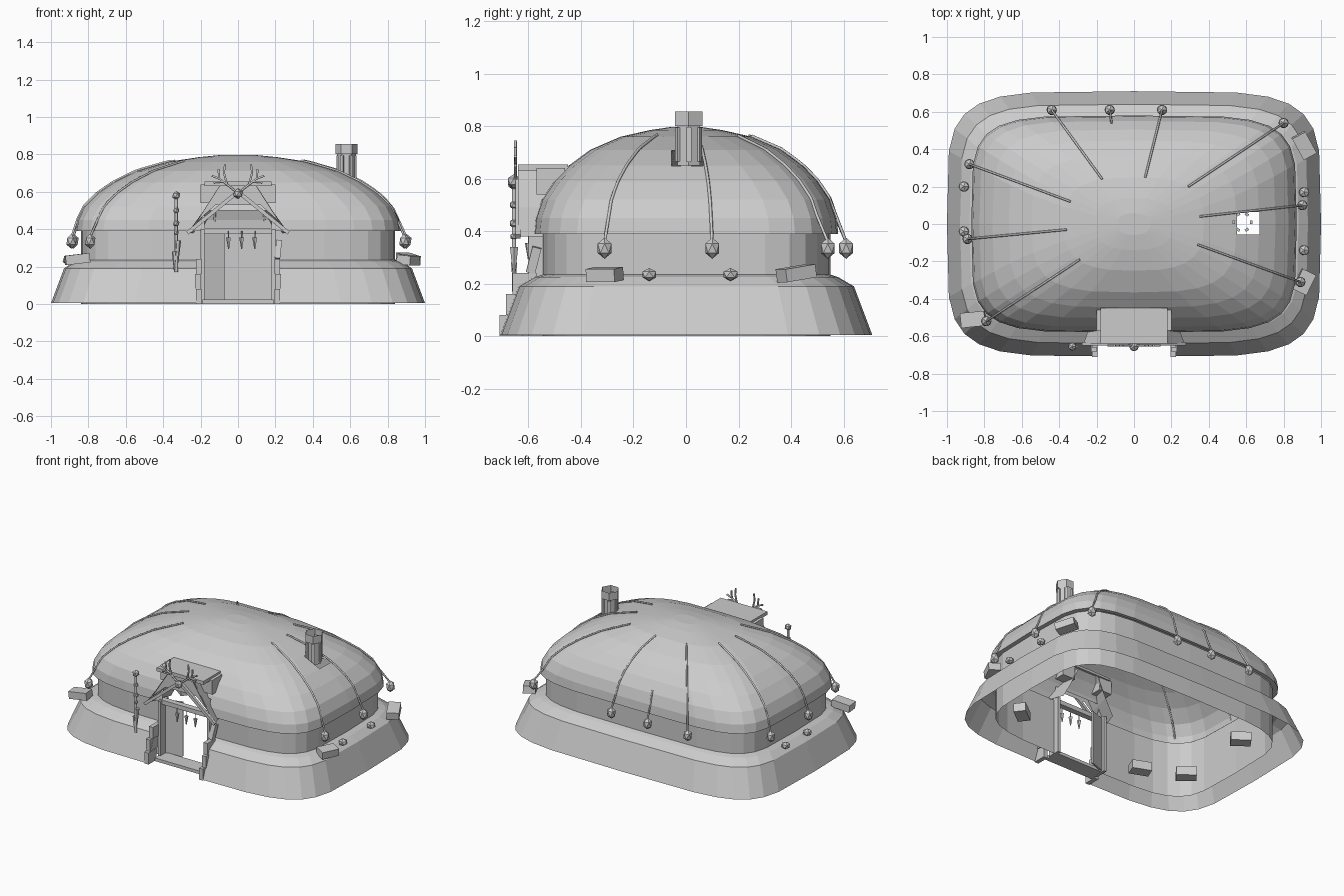
import bpy, bmesh, math
from mathutils import Vector, Matrix, Euler
from mathutils.bvhtree import BVHTree

if "Cube" in bpy.data.objects:
    bpy.data.objects.remove(bpy.data.objects["Cube"])

SEG = 28


def finish(name, bm):
    me = bpy.data.meshes.new(name)
    bm.to_mesh(me)
    ob = bpy.data.objects.new(name, me)
    bpy.context.collection.objects.link(ob)
    return ob


def ring(bm, a, b, z, n):
    """Superellipse ring; n=2 is an ellipse, larger is boxier."""
    vs = []
    for k in range(SEG):
        t = 2 * math.pi * k / SEG
        c, s = math.cos(t), math.sin(t)
        x = math.copysign(abs(c) ** (2 / n), c) if abs(c) > 1e-6 else 0
        y = math.copysign(abs(s) ** (2 / n), s) if abs(s) > 1e-6 else 0
        vs.append(bm.verts.new((a * x, b * y, z)))
    return vs


def loft(rows, cap=False):
    bm = bmesh.new()
    rs = [ring(bm, *r) for r in rows]
    for r0, r1 in zip(rs, rs[1:]):
        for k in range(SEG):
            j = (k + 1) % SEG
            bm.faces.new((r0[k], r0[j], r1[j], r1[k]))
    if cap:
        bm.faces.new(rs[-1])
    return bm


def cut_hole(bm, lo, hi):
    """Slice the shell on the box planes and drop the faces inside."""
    for i in range(3):
        for val in (lo[i], hi[i]):
            co, no = [0, 0, 0], [0, 0, 0]
            co[i], no[i] = val, 1
            near = [f for f in bm.faces if all(
                max(v.co[k] for v in f.verts) > lo[k] and min(v.co[k] for v in f.verts) < hi[k] for k in range(3))]
            geom = near + list({e for f in near for e in f.edges}) + list({v for f in near for v in f.verts})
            if geom:
                bmesh.ops.bisect_plane(bm, geom=geom, plane_co=co, plane_no=no)
    dead = [f for f in bm.faces if all(lo[k] < f.calc_center_median()[k] < hi[k] for k in range(3))]
    bmesh.ops.delete(bm, geom=dead, context='FACES')


def box(name, loc, size, rot=(0, 0, 0)):
    bm = bmesh.new()
    m = Matrix.Translation(loc) @ Euler(rot).to_matrix().to_4x4() @ Matrix.Diagonal((*size, 1))
    bmesh.ops.create_cube(bm, size=1, matrix=m)
    return finish(name, bm)


def ball(name, loc, r, stretch=1):
    bm = bmesh.new()
    m = Matrix.Translation(loc) @ Matrix.Diagonal((1, 1, stretch, 1))
    bmesh.ops.create_icosphere(bm, subdivisions=1, radius=r, matrix=m)
    return finish(name, bm)


def cone(name, loc, r0, r1, h, sides=6, caps=True):
    bm = bmesh.new()
    bmesh.ops.create_cone(bm, cap_ends=caps, segments=sides, radius1=r0, radius2=r1, depth=h,
                          matrix=Matrix.Translation(loc) @ Matrix.Rotation(math.pi / 2, 4, 'Z'))
    return finish(name, bm)


def tube(name, paths, r):
    cu = bpy.data.curves.new(name, 'CURVE')
    cu.dimensions = '3D'
    cu.bevel_depth, cu.bevel_resolution, cu.use_fill_caps = r, 1, True
    for pts in paths:
        sp = cu.splines.new('POLY')
        sp.points.add(len(pts) - 1)
        for p, q in zip(sp.points, pts):
            p.co = (*q, 1)
    ob = bpy.data.objects.new(name, cu)
    bpy.context.collection.objects.link(ob)
    return ob


# earth berm, wall and domed roof shells
berm = loft([(1, .71, .004, 5), (.93, .64, .19, 5), (.88, .58, .225, 5), (.84, .55, .235, 5)])
cut_hole(berm, (-.2, -1, -.1), (.2, -.3, .5))
finish("earth_berm", berm)
wall = loft([(.84, .55, 0, 5), (.84, .55, .39, 5)])
cut_hole(wall, (-.19, -1, -.1), (.19, -.3, .41))
finish("wall", wall)
profile = [(.965, .39), (1, .39), (.99, .45), (.95, .52), (.87, .59), (.77, .65),
           (.63, .71), (.43, .76), (.24, .785), (.1, .797)]
roof = loft([(.87 * s, .58 * s, z, 2.4 + 2.6 * s * s) for s, z in profile], True)
roof_tree = BVHTree.FromBMesh(roof)
cut_hole(roof, (.55, -.055, .5), (.67, .065, .9))
cut_hole(roof, (-.18, -1, .3), (.18, -.3, .5))
finish("domed_roof", roof)

# ropes over the roof, each ending in a hanging weight
ropes = [(-.17, .24, -.44, .61), (-.12, .54, -.13, .61), (.06, .25, .15, .61),
         (.29, .2, .8, .54), (.35, .04, .9, .1), (.34, -.11, .89, -.31),
         (-.29, -.19, -.79, -.52), (-.36, -.03, -.89, -.08), (-.34, .12, -.88, .32)]
for x0, y0, x1, y1 in ropes:
    pts = []
    for i in range(17):
        t = i / 16
        x, y = x0 + (x1 - x0) * t, y0 + (y1 - y0) * t
        hit = roof_tree.ray_cast(Vector((x, y, 2)), Vector((0, 0, -1)))[0]
        if hit and hit.z > .44:
            pts.append((x, y, hit.z + .004))
    pts.append((x1, y1, .36))
    tube("roof_rope", [pts], .006)
    ball("rope_weight", (x1, y1, .335), .031, 1.3)

# stones on the berm ledge
for x, y in ((-.91, .2), (-.91, -.04), (.91, .17), (.91, -.14)):
    ball("ledge_stone", (x, y, .235), .031, .8)
box("ledge_block", (-.86, -.51, .24), (.13, .08, .05), (0, -.12, .1))
box("ledge_block", (.91, .42, .24), (.08, .13, .05), (.15, 0, .5))
box("ledge_block", (.91, -.31, .235), (.08, .12, .05), (0, .1, -.45))

# hollow six-sided smoke vent with staves
cone("vent_tube", (.58, .01, .735), .05, .05, .17, 6, False)
cone("vent_rim", (.58, .01, .828), .06, .06, .055, 6, False)
for k in range(6):
    a = math.pi / 3 * k
    box("vent_stave", (.58 + .047 * math.cos(a), .01 + .047 * math.sin(a), .73),
        (.014, .02, .13), (0, 0, a))

# entrance hood: sloped shell with a flat top slab
bm = bmesh.new()
outline = [(-.27, .38), (-.19, .49), (-.1, .63), (.1, .63), (.19, .49), (.27, .38)]
front = [bm.verts.new((x, -.64, z)) for x, z in outline]
back = [bm.verts.new((x * .75, -.45, z)) for x, z in outline]
for i in range(len(outline) - 1):
    bm.faces.new((front[i], front[i + 1], back[i + 1], back[i]))
finish("entrance_hood", bm)
bm = bmesh.new()
bm.faces.new([bm.verts.new((x, -.63, z)) for x, z in
              ((-.22, .44), (-.1, .63), (.1, .63), (.22, .44), (.12, .53), (-.12, .53))])
finish("hood_front", bm)
box("hood_top", (0, -.545, .642), (.36, .19, .024))

# doorway parts, mirrored
for s in (-1, 1):
    box("gable_board", (s * .135, -.64, .49), (.35, .02, .02), (0, s * .685, 0))
    box("door_jamb", (s * .19, -.555, .2), (.02, .09, .4))
    box("hood_block", (s * .15, -.515, .59), (.1, .11, .1))
    for i, (y, z) in enumerate(((-.685, .04), (-.66, .12), (-.635, .2))):
        box("side_stone", (s * (.21 + .006 * (i % 2)), y + .02, z), (.03, .09, .08))
box("leaning_stone", (.215, -.58, .29), (.03, .035, .1), (-.25, .1, 0))
box("threshold", (0, -.59, .012), (.38, .11, .022))
box("lintel", (0, -.56, .39), (.4, .04, .03))
box("door_flap", (-.13, -.52, .2), (.12, .012, .38), (0, 0, .35))

# low seats inside
for x, y in ((-.38, -.39), (-.65, -.26), (-.63, .3), (.65, -.33)):
    box("inner_seat", (x, y, .04), (.13, .08, .06), (0, 0, x))

# hanging points in the doorway
for x in (-.05, .02, .09):
    tube("charm_string", [[(x, -.6, .39), (x, -.6, .34)]], .003)
    cone("charm_point", (x, -.6, .325), .003, .014, .06, 5)

# antlers above the door
tines = []
for s in (-1, 1):
    for path in ([(.01, .6), (.06, .64), (.1, .67), (.14, .685)],
                 [(.06, .64), (.075, .70), (.07, .745)],
                 [(.1, .67), (.105, .72)], [(.08, .655), (.13, .65)]):
        tines.append([(s * x, -.65, z) for x, z in path])
tube("antlers", tines, .006)
ball("antler_skull", (0, -.655, .59), .028)

# bead garland beside the door
tube("garland_cord", [[(-.33, -.655, .59), (-.33, -.655, .17)]], .009)
for z, r in ((.58, .024), (.5, .018), (.43, .019), (.38, .015)):
    ball("garland_bead", (-.33, -.655, z), r)
cone("garland_spike", (-.322, -.655, .28), .003, .018, .12, 6)
cone("garland_spike", (-.34, -.655, .23), .003, .014, .1, 6)
